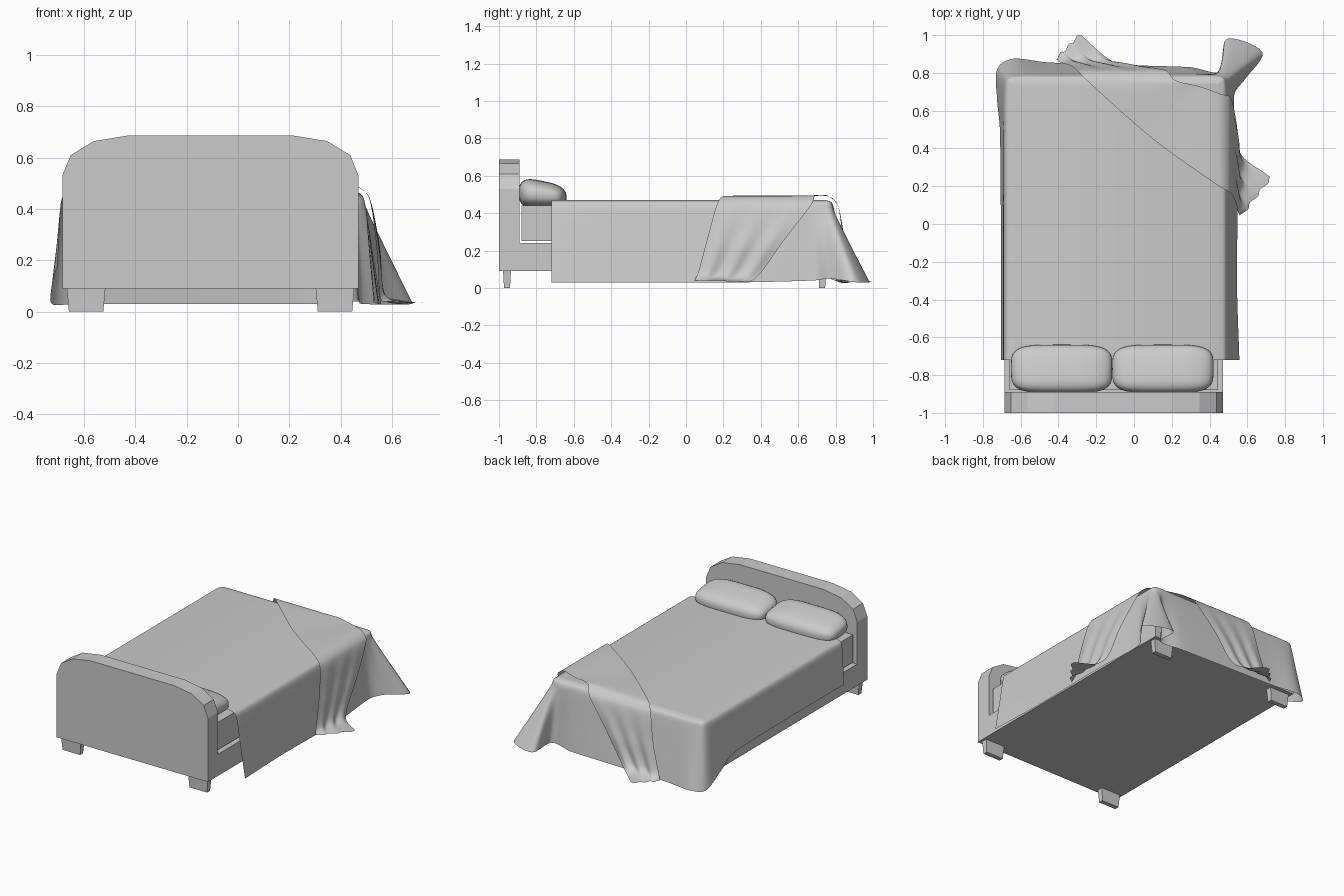
import bpy, bmesh, math
from mathutils import Vector

if "Cube" in bpy.data.objects:
    bpy.data.objects.remove(bpy.data.objects["Cube"])


def make(name, verts, faces, smooth=None):
    me = bpy.data.meshes.new(name)
    bm = bmesh.new()
    vs = [bm.verts.new(v) for v in verts]
    for f in faces:
        bm.faces.new([vs[i] for i in f])
    bmesh.ops.remove_doubles(bm, verts=bm.verts, dist=0.0005)
    bmesh.ops.recalc_face_normals(bm, faces=bm.faces)
    bm.to_mesh(me)
    bm.free()
    ob = bpy.data.objects.new(name, me)
    bpy.context.collection.objects.link(ob)
    if smooth:
        bpy.ops.object.select_all(action='DESELECT')
        bpy.context.view_layer.objects.active = ob
        ob.select_set(True)
        bpy.ops.object.shade_smooth_by_angle(angle=math.radians(smooth))
    return ob


def box(name, x0, x1, y0, y1, z0, z1, tx=0.0, ty=0.0):
    """Box whose bottom can be tapered by tx, ty."""
    v = [(x0 + tx, y0 + ty, z0), (x1 - tx, y0 + ty, z0), (x1 - tx, y1 - ty, z0), (x0 + tx, y1 - ty, z0),
         (x0, y0, z1), (x1, y0, z1), (x1, y1, z1), (x0, y1, z1)]
    f = [(3, 2, 1, 0), (4, 5, 6, 7)] + [(i, (i + 1) % 4, (i + 1) % 4 + 4, i + 4) for i in range(4)]
    return make(name, v, f)


def spline(points, n):
    """Catmull-Rom curve through points, n steps per span."""
    p = [Vector(q) for q in points]
    p = [2 * p[0] - p[1]] + p + [2 * p[-1] - p[-2]]
    out = []
    for i in range(1, len(p) - 2):
        a, b, c, d = p[i - 1:i + 3]
        lim = (c - b).length  # limit tangents so uneven spans do not overshoot
        m0, m1 = (c - a) / 2, (d - b) / 2
        if m0.length > lim: m0 = m0.normalized() * lim
        if m1.length > lim: m1 = m1.normalized() * lim
        for k in range(n):
            t = k / n
            out.append((2*t**3 - 3*t*t + 1) * b + (t**3 - 2*t*t + t) * m0
                       + (3*t*t - 2*t**3) * c + (t**3 - t*t) * m1)
    return out + [p[-2]]


def grid_faces(rows, cols):
    return [(r * cols + c, r * cols + c + 1, (r + 1) * cols + c + 1, (r + 1) * cols + c)
            for r in range(rows - 1) for c in range(cols - 1)]


# Headboard: arched profile extruded in y
half = [(0.5775, 0.09), (0.5775, 0.53), (0.545, 0.61), (0.455, 0.665), (0.32, 0.687)]
cx = -0.1075
prof = [(cx + x, z) for x, z in half] + [(cx - x, z) for x, z in reversed(half)]
n = len(prof)
make("headboard", [(x, y, z) for y in (-1.0, -0.89) for x, z in prof],
     [range(n), range(n, 2 * n)] + [(i, (i + 1) % n, (i + 1) % n + n, i + n) for i in range(n)])

# Bed base, mattress and legs
box("bed_base", -0.685, 0.47, -0.89, 0.775, 0.09, 0.24)
box("mattress", -0.66, 0.445, -0.88, 0.76, 0.25, 0.44)
for sx, x in (("left", -0.592), ("right", 0.378)):
    for sy, y in (("head", -0.957), ("foot", 0.728)):
        box(f"{sy}_{sx}_leg", x - 0.075, x + 0.075, y - 0.021, y + 0.021, 0, 0.09, 0.008, 0.005)

# Pillows: rounded square outline, slumped away from the headboard
def spow(v, e):
    return math.copysign(abs(v) ** e, v)

U, V = 48, 24
for side, px in (("left", -0.383), ("right", 0.153)):
    vs = []
    for j in range(V + 1):
        ph = -math.pi / 2 + math.pi * j / V
        for i in range(U + 1):
            th = 2 * math.pi * i / U
            c = max(math.cos(ph), 0) ** 0.6
            x, y = c * spow(math.cos(th), 0.5), c * spow(math.sin(th), 0.5)
            z = spow(math.sin(ph), 0.8)
            vs.append((px + 0.268 * x, -0.767 + 0.128 * y, 0.497 + (0.075 - 0.014 * y) * z - 0.012 * y))
    # merge seam and poles, skipping degenerate faces
    bottom = make(f"{side}_pillow", vs, grid_faces(V + 1, U + 1), 60)

# Duvet: stations round the bed, top edge (x, y) and hem (x, y, z)
stations = [
    ((-0.69, -0.72), (-0.705, -0.72, 0.17)), ((-0.69, 0.0), (-0.705, 0.0, 0.17)),
    ((-0.69, 0.5), (-0.71, 0.5, 0.16)), ((-0.69, 0.68), (-0.725, 0.66, 0.10)),
    ((-0.675, 0.77), (-0.725, 0.82, 0.03)), ((-0.61, 0.79), (-0.64, 0.875, 0.03)),
    ((-0.45, 0.79), (-0.45, 0.855, 0.03)), ((0.0, 0.79), (0.0, 0.84, 0.03)),
    ((0.3, 0.79), (0.3, 0.83, 0.03)), ((0.42, 0.79), (0.46, 0.81, 0.04)),
    ((0.47, 0.785), (0.49, 0.98, 0.03)), ((0.49, 0.765), (0.68, 0.91, 0.03)),
    ((0.495, 0.72), (0.59, 0.77, 0.05)), ((0.495, 0.65), (0.53, 0.68, 0.04)),
    ((0.495, 0.3), (0.55, 0.3, 0.03)), ((0.495, -0.3), (0.545, -0.3, 0.03)),
    ((0.495, -0.72), (0.558, -0.72, 0.03))]
tops = spline([(x, y, 0.0) for (x, y), _ in stations], 6)
hems = spline([h for _, h in stations], 6)
verts = []
for t, h in zip(tops, hems):
    inner = Vector((min(max(t.x, -0.645), 0.445), min(t.y, 0.745), 0))

    def at(p, z):
        return Vector((p.x, p.y, z))
    mid = t.lerp(h, 0.45)
    verts += spline([at(inner, 0.47), at(inner.lerp(t, 0.72), 0.457), at(t, 0.42),
                     at(mid, 0.23 + 0.4 * h.z), h], 5)
cols = len(verts) // len(tops)
faces = grid_faces(len(tops), cols)
top_ring = []
for r in range(len(tops)):
    if not top_ring or (verts[r * cols] - verts[top_ring[-1]]).length > 0.0006:
        top_ring.append(r * cols)
make("duvet", verts, faces + [top_ring], 60)

# Throw blanket: strip across the foot corner, lofted between its two long edges
edge_a = [(-0.41, 0.87, 0.035), (-0.39, 0.855, 0.08), (-0.34, 0.84, 0.25), (-0.30, 0.812, 0.44),
          (-0.25, 0.76, 0.49), (0.10, 0.45, 0.49), (0.45, 0.2, 0.49), (0.51, 0.165, 0.445),
          (0.54, 0.11, 0.25), (0.55, 0.065, 0.08), (0.56, 0.045, 0.04)]
edge_b = [(-0.28, 1.0, 0.035), (-0.12, 0.865, 0.06), (0.02, 0.84, 0.25), (0.17, 0.812, 0.44),
          (0.22, 0.76, 0.492), (0.34, 0.73, 0.493), (0.455, 0.69, 0.492), (0.512, 0.67, 0.445),
          (0.545, 0.52, 0.25), (0.565, 0.37, 0.05), (0.72, 0.25, 0.035)]
A, B = spline(edge_a, 6), spline(edge_b, 6)
W = 20
verts = []
for a, b in zip(A, B):
    side = max(0.0, 1 - a.z / 0.46)  # soft folds grow toward the hems
    out = Vector((1, 0, 0)) if a.x > 0.1 else Vector((0, 1, 0))
    for k in range(W + 1):
        s = k / W
        verts.append(a.lerp(b, s) + out * side * 0.01 * (1 - math.cos(s * 6 * math.pi)))
make("throw_blanket", verts, grid_faces(len(A), W + 1), 60)
